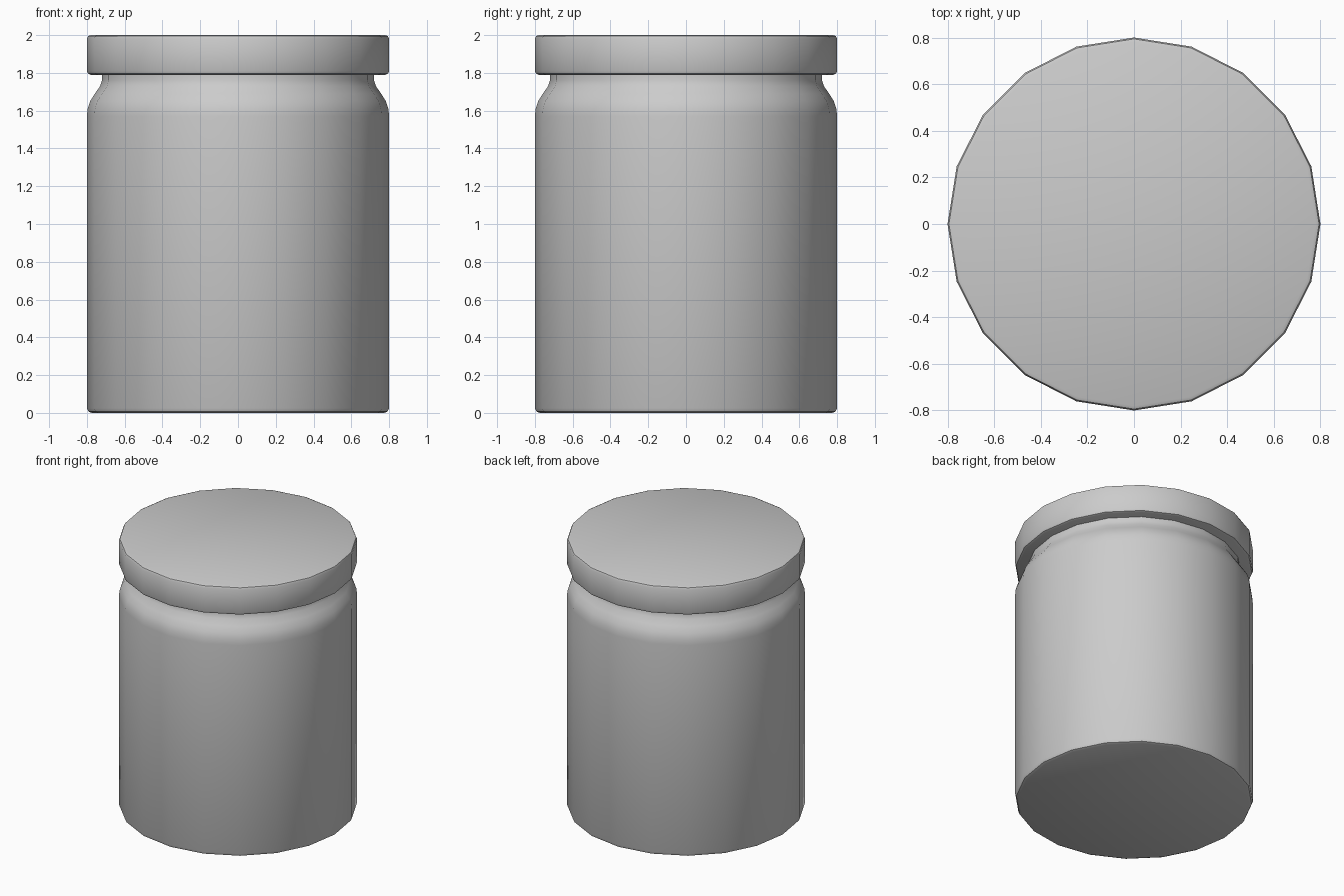
import bpy, bmesh, math

if "Cube" in bpy.data.objects:
    bpy.data.objects.remove(bpy.data.objects["Cube"])

SIDES = 20


def lathe(name, profile):
    """Closed solid of revolution from (radius, height) rings, capped at both ends."""
    bm = bmesh.new()
    rings = []
    for r, z in profile:
        rings.append([bm.verts.new((r * math.cos(2 * math.pi * i / SIDES),
                                    r * math.sin(2 * math.pi * i / SIDES), z))
                      for i in range(SIDES)])
    for low, high in zip(rings, rings[1:]):
        for i in range(SIDES):
            j = (i + 1) % SIDES
            bm.faces.new((low[i], low[j], high[j], high[i]))
    bm.faces.new(rings[0][::-1])
    bm.faces.new(rings[-1])
    mesh = bpy.data.meshes.new(name)
    bm.to_mesh(mesh)
    bm.free()
    obj = bpy.data.objects.new(name, mesh)
    bpy.context.collection.objects.link(obj)
    bpy.ops.object.select_all(action='DESELECT')
    obj.select_set(True)
    bpy.context.view_layer.objects.active = obj
    bpy.ops.object.shade_smooth_by_angle(angle=math.radians(35))
    return obj


# Jar body: rounded base, straight wall, curved shoulder, short neck
lathe("jar_body", [
    (0.775, 0.0), (0.792, 0.007), (0.80, 0.025),
    (0.80, 1.57), (0.796, 1.61), (0.783, 1.65),
    (0.758, 1.69), (0.73, 1.73), (0.72, 1.76), (0.72, 1.80),
])

# Lid: flat disc with softened rims
lathe("lid", [
    (0.78, 1.79), (0.794, 1.796), (0.80, 1.81),
    (0.80, 1.98), (0.794, 1.994), (0.78, 2.0),
])
